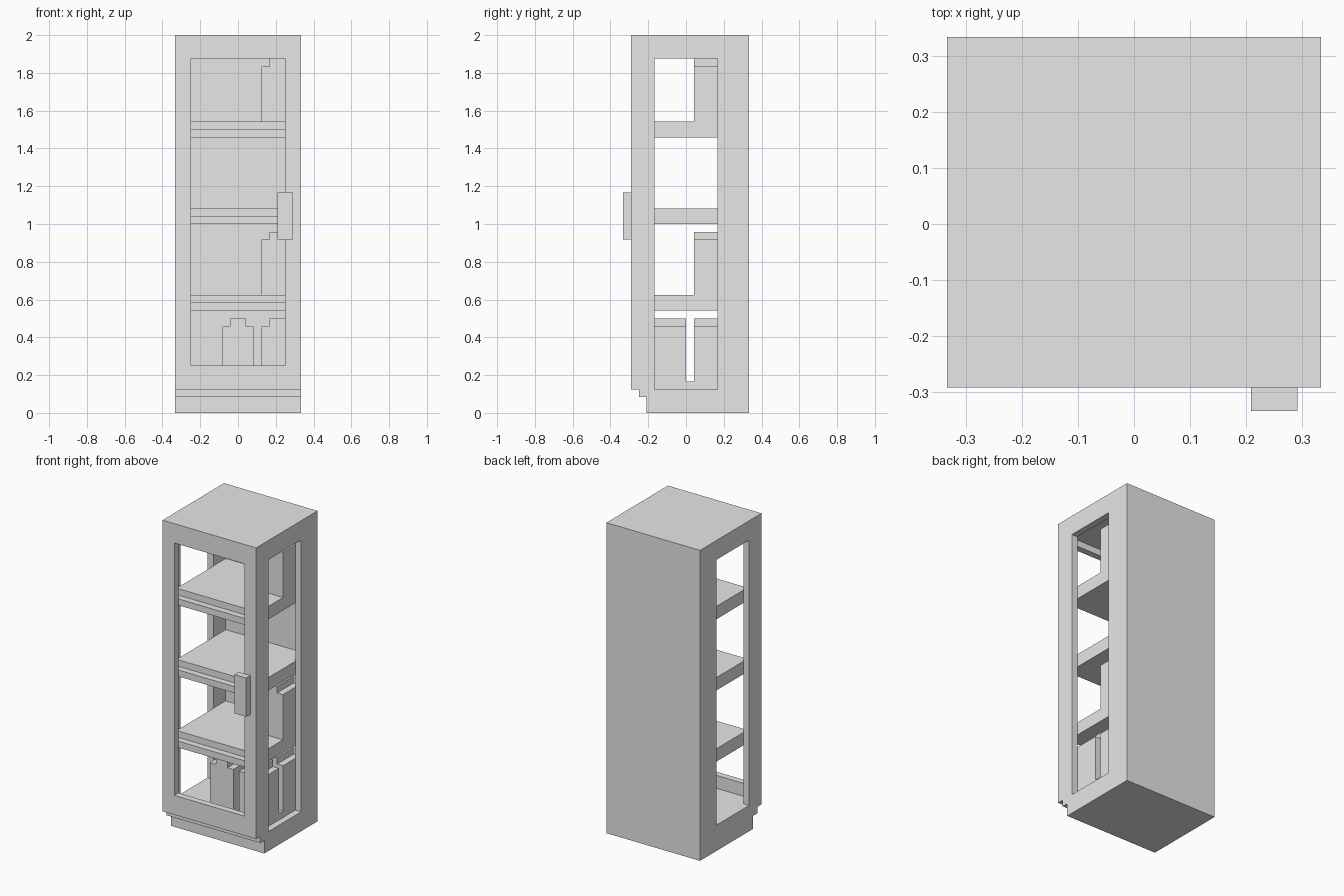
import bpy, bmesh

U = 1 / 24  # modelling grid step

old = bpy.data.objects.get("Cube")
if old:
    bpy.data.objects.remove(old, do_unlink=True)

grey = bpy.data.materials.new("plain grey")
grey.use_nodes = True
colour = (0.8, 0.8, 0.8, 1)
grey.diffuse_color = colour
grey.node_tree.nodes["Principled BSDF"].inputs["Base Color"].default_value = colour


def prism(name, outline, axis, start, end):
    """Extrude an outline along x (outline in y, z) or y (outline in x, z)."""
    bm = bmesh.new()

    def place(a, b, depth):
        return (depth * U, a * U, b * U) if axis == "x" else (a * U, depth * U, b * U)

    face = bm.faces.new([bm.verts.new(place(a, b, start)) for a, b in outline])
    move = place(0, 0, end - start)
    made = bmesh.ops.extrude_face_region(bm, geom=[face])["geom"]
    bmesh.ops.translate(bm, vec=move, verts=[v for v in made if isinstance(v, bmesh.types.BMVert)])
    bmesh.ops.recalc_face_normals(bm, faces=bm.faces)
    mesh = bpy.data.meshes.new(name)
    bm.to_mesh(mesh)
    bm.free()
    mesh.materials.append(grey)
    obj = bpy.data.objects.new(name, mesh)
    bpy.context.collection.objects.link(obj)
    return obj


def box(name, x, y, z):
    (y0, y1), (z0, z1) = y, z
    return prism(name, [(y0, z0), (y1, z0), (y1, z1), (y0, z1)], "x", *x)


def carve(target, cutters):
    for cutter in cutters:
        mod = target.modifiers.new("carve", "BOOLEAN")
        mod.operation = "DIFFERENCE"
        mod.solver = "EXACT"
        mod.object = cutter
    graph = bpy.context.evaluated_depsgraph_get()
    mesh = bpy.data.meshes.new_from_object(target.evaluated_get(graph))
    target.modifiers.clear()
    target.data = mesh
    for cutter in cutters:
        bpy.data.objects.remove(cutter, do_unlink=True)


# Cabinet shell with a stepped plinth, hollow inside, open at front and sides
shell = prism("cabinet_shell",
              [(-5, 0), (8, 0), (8, 48), (-7, 48), (-7, 3), (-6, 3), (-6, 2), (-5, 2)],
              "x", -8, 8)
carve(shell, [
    box("cavity_cutter", (-7, 7), (-6, 7), (4, 46)),
    box("front_cutter", (-6, 6), (-9, -5), (6, 45)),
    box("left_cutter", (7, 9), (-4, 4), (3, 45)),
    box("right_cutter", (-9, -6), (-4, 4), (4, 45)),
])

# Shelves with a protruding lower lip
for name, z in (("lower", 13), ("middle", 24), ("upper", 35)):
    prism(name + "_shelf",
          [(-6, z), (7, z), (7, z + 2), (-5, z + 2), (-5, z + 1), (-6, z + 1)],
          "x", -7, 7)

# Stored containers with a narrower cap: centre x, front y, base z
for i, (x, y, z) in enumerate([(0, -4, 4), (5, -4, 4), (5, 1, 4), (5, 1, 15), (5, 1, 37)]):
    prism(f"container_{i + 1}",
          [(x - 2, z), (x + 2, z), (x + 2, z + 7), (x + 1, z + 7),
           (x + 1, z + 8), (x - 1, z + 8), (x - 1, z + 7), (x - 2, z + 7)],
          "y", y, y + 4)

# Door handle
box("door_handle", (5, 7), (-8, -7), (22, 28))
